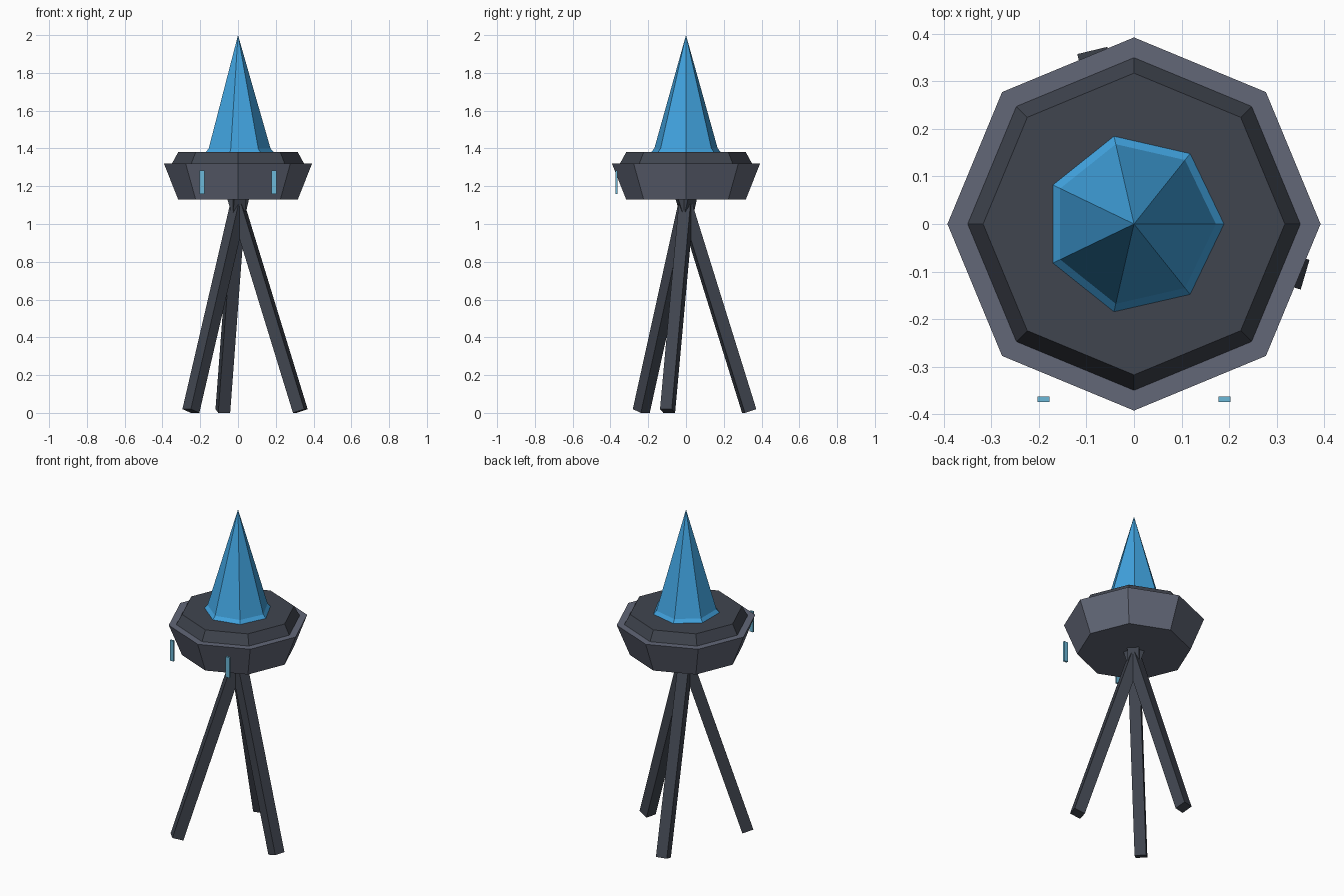
import bpy, bmesh, math
from mathutils import Matrix, Vector

if "Cube" in bpy.data.objects:
    bpy.data.objects.remove(bpy.data.objects["Cube"])


def material(name, hex_code):
    rgb = [int(hex_code[i:i + 2], 16) / 255 for i in (0, 2, 4)]
    lin = [c / 12.92 if c < 0.04 else ((c + 0.055) / 1.055) ** 2.4 for c in rgb]
    mat = bpy.data.materials.new(name)
    mat.use_nodes = True
    mat.diffuse_color = (*lin, 1)
    mat.node_tree.nodes["Principled BSDF"].inputs["Base Color"].default_value = (*lin, 1)
    return mat


slate = material("slate grey", "626777")
charcoal = material("charcoal grey", "40454F")
blue = material("spire blue", "41A3DF")
pale_blue = material("light strip blue", "6CB8D8")


def finish(name, bm, mat):
    bmesh.ops.recalc_face_normals(bm, faces=bm.faces)
    mesh = bpy.data.meshes.new(name)
    bm.to_mesh(mesh)
    bm.free()
    mesh.materials.append(mat)
    obj = bpy.data.objects.new(name, mesh)
    bpy.context.collection.objects.link(obj)
    return obj


def lathe(name, sides, profile, mat):
    """Faceted solid from (radius, height) rings; radius 0 makes a tip."""
    bm = bmesh.new()
    rings = []
    for r, z in profile:
        count = sides if r else 1
        rings.append([bm.verts.new((r * math.cos(math.tau * i / sides),
                                    r * math.sin(math.tau * i / sides), z))
                      for i in range(count)])
    for low, high in zip(rings, rings[1:]):
        for i in range(sides):
            j = (i + 1) % sides
            top = [high[j], high[i]] if len(high) > 1 else [high[0]]
            bm.faces.new([low[i], low[j]] + top)
    for ring in (rings[0], rings[-1]):
        if len(ring) > 1:
            bm.faces.new(ring)
    return finish(name, bm, mat)


def box(name, size, matrix, mat):
    bm = bmesh.new()
    bmesh.ops.create_cube(bm, size=1, matrix=matrix @ Matrix.Diagonal((*size, 1)))
    return finish(name, bm, mat)


# Octagonal platform, its raised deck and the seven-sided spire
lathe("platform", 8, [(0.317, 1.13), (0.392, 1.32)], slate)
lathe("deck", 8, [(0.35, 1.319), (0.317, 1.38)], charcoal)
lathe("spire", 7, [(0.19, 1.379), (0.172, 1.4), (0, 2)], blue)

# Three splayed square legs meeting under the platform
foot, top = Vector((0.344, 0, 0.01)), Vector((-0.034, 0, 1.19))
axis = top - foot
tilt = Matrix.Rotation(math.atan2(axis.x, axis.z), 4, "Y")
for n, name in enumerate(("back_leg", "right_leg", "left_leg")):
    spin = Matrix.Rotation(math.radians(103.5 + 120 * n), 4, "Z")
    centre = Matrix.Translation((foot + top) / 2)
    box(name, (0.065, 0.065, axis.length), spin @ centre @ tilt, charcoal)

# Two upright light strips standing off the front
for side, name in ((1, "left_light_strip"), (-1, "right_light_strip")):
    box(name, (0.025, 0.012, 0.125),
        Matrix.Translation((0.19 * side, -0.368, 1.222)), pale_blue)
